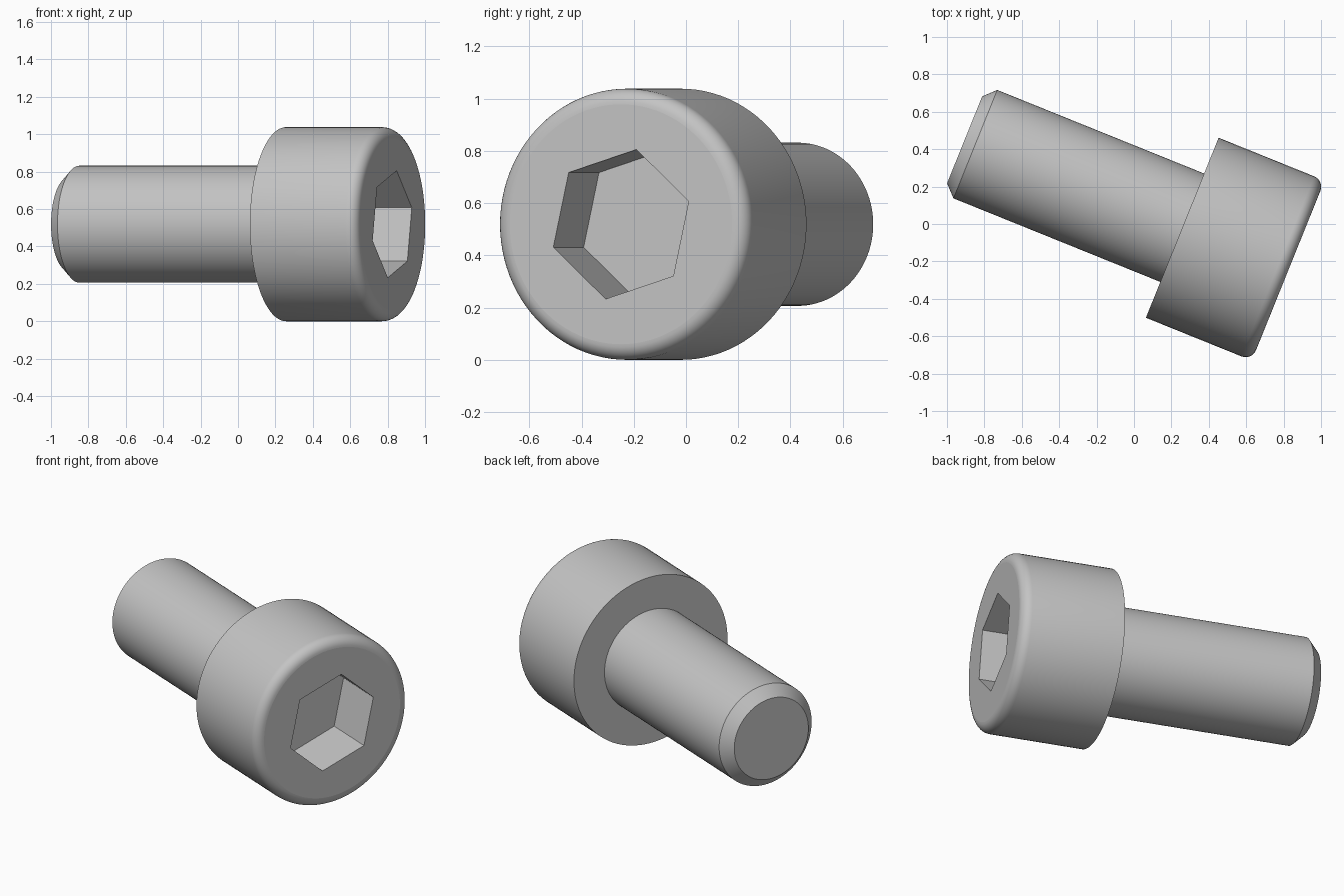
import bpy, bmesh, math
from mathutils import Matrix, Vector

cube = bpy.data.objects.get("Cube")
if cube:
    bpy.data.objects.remove(cube, do_unlink=True)

SEGMENTS = 96
HEAD_R, HEAD_LEN, FILLET = 0.519, 0.611, 0.06
SHANK_R, SHANK_LEN, CHAMFER = 0.3125, 1.255, 0.062
HEX_R, HEX_DEPTH, HEX_TURN = 0.293, 0.31, math.radians(17.5)

# The screw lies along local x, with the underside of the head at the origin
PLACE = Matrix.Translation((0.258, -0.02, HEAD_R)) @ Matrix.Rotation(math.radians(-22), 4, 'Z')

steel = bpy.data.materials.new("steel grey")
steel.use_nodes = True
GREY = (0.55, 0.55, 0.55, 1)
steel.diffuse_color = GREY
bsdf = next(n for n in steel.node_tree.nodes if n.type == 'BSDF_PRINCIPLED')
bsdf.inputs["Base Color"].default_value = GREY


def ring(bm, x, radius, count, turn=0.0):
    angles = [turn + math.tau * i / count for i in range(count)]
    return [bm.verts.new((x, radius * math.cos(a), radius * math.sin(a))) for a in angles]


def bridge(bm, a, b):
    n = len(a)
    for i in range(n):
        j = (i + 1) % n
        bm.faces.new((a[i], a[j], b[j], b[i]))


def lathe(bm, profile):
    rings = [ring(bm, x, r, SEGMENTS) for x, r in profile]
    for a, b in zip(rings, rings[1:]):
        bridge(bm, a, b)
    return rings


def loop_edges(bm, verts):
    return [bm.edges.get((v, verts[i - 1])) for i, v in enumerate(verts)]


def finish(bm, name):
    bmesh.ops.recalc_face_normals(bm, faces=bm.faces)
    for f in bm.faces:
        f.smooth = abs(f.normal.x) < 0.999
    for e in bm.edges:
        if len(e.link_faces) == 2:
            e.smooth = e.calc_face_angle() < math.radians(30)
    mesh = bpy.data.meshes.new(name)
    bm.to_mesh(mesh)
    bm.free()
    mesh.materials.append(steel)
    obj = bpy.data.objects.new(name, mesh)
    obj.matrix_world = PLACE
    bpy.context.collection.objects.link(obj)


# Head: underside, side wall and rounded front rim
bm = bmesh.new()
profile = [(0, SHANK_R), (0, HEAD_R)]
for i in range(9):
    a = math.pi / 2 * i / 8
    profile.append((HEAD_LEN - FILLET + FILLET * math.sin(a),
                    HEAD_R - FILLET + FILLET * math.cos(a)))
rim = lathe(bm, profile)[-1]

# Hexagonal socket with a flat floor
mouth = ring(bm, HEAD_LEN, HEX_R, 6, HEX_TURN)
floor = ring(bm, HEAD_LEN - HEX_DEPTH, HEX_R, 6, HEX_TURN)
bridge(bm, mouth, floor)
bm.faces.new(floor)

# Front face between the rim and the socket
bmesh.ops.triangle_fill(bm, use_beauty=True, normal=Vector((1, 0, 0)),
                        edges=loop_edges(bm, rim) + loop_edges(bm, mouth))
finish(bm, "head")

# Shank with a chamfered tip
bm = bmesh.new()
tip = lathe(bm, [(0, SHANK_R), (CHAMFER - SHANK_LEN, SHANK_R),
                 (-SHANK_LEN, SHANK_R - CHAMFER)])[-1]
bm.faces.new(tip)
finish(bm, "shank")
